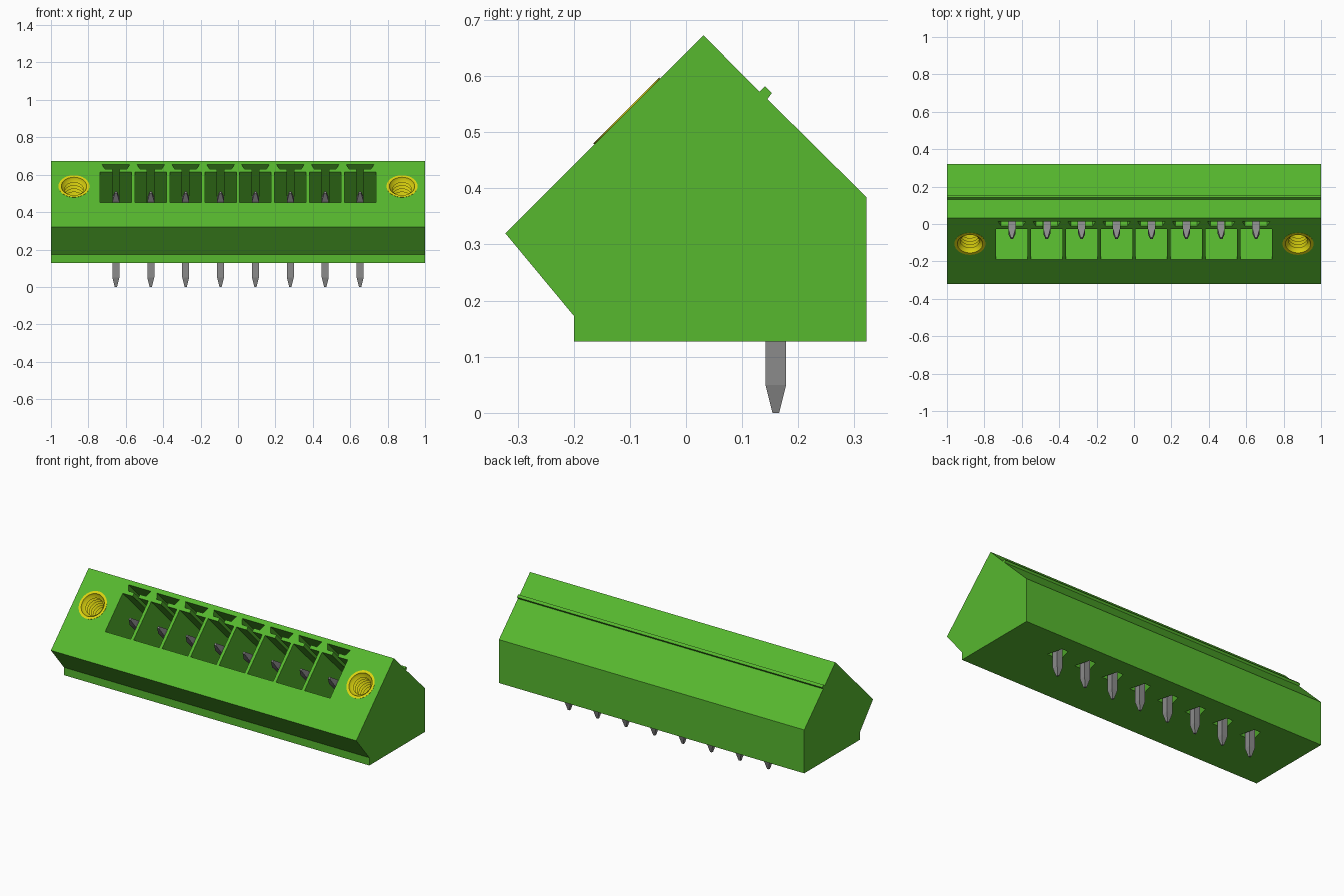
import bpy, bmesh, math
from mathutils import Matrix, Vector

cube = bpy.data.objects.get("Cube")
if cube:
    bpy.data.objects.remove(cube, do_unlink=True)


def material(name, color):
    m = bpy.data.materials.new(name)
    m.use_nodes = True
    m.diffuse_color = (*color, 1)
    m.node_tree.nodes["Principled BSDF"].inputs["Base Color"].default_value = (*color, 1)
    return m


GREEN = material("green plastic", (0.095, 0.48, 0.028))
GREY = material("grey metal", (0.26, 0.26, 0.26))
YELLOW = material("yellow brass", (0.72, 0.66, 0.005))

# Frames: local x, y, z as columns
A = math.sqrt(0.5)
SLOPE = Matrix(((1, 0, 0, 0), (0, A, -A, -0.322), (0, A, A, 0.32), (0, 0, 0, 1)))
ACROSS = Matrix(((0, 0, 1, 0), (1, 0, 0, 0), (0, 1, 0, 0), (0, 0, 0, 1)))
PITCH, COUNT = 0.1865, 8
PIN_X = [(i - (COUNT - 1) / 2) * PITCH for i in range(COUNT)]
SCREW_X, SCREW_U = 0.877, 0.307


def prism(bm, outline, low, high, matrix):
    """Extrude a closed outline along the local z of the matrix."""
    a = [bm.verts.new(matrix @ Vector((x, y, low))) for x, y in outline]
    b = [bm.verts.new(matrix @ Vector((x, y, high))) for x, y in outline]
    bm.faces.new(a[::-1])
    bm.faces.new(b)
    for i in range(len(a)):
        j = (i + 1) % len(a)
        bm.faces.new((a[i], a[j], b[j], b[i]))


def finish(bm, name, mat):
    bmesh.ops.recalc_face_normals(bm, faces=bm.faces)
    me = bpy.data.meshes.new(name)
    bm.to_mesh(me)
    bm.free()
    me.materials.append(mat)
    ob = bpy.data.objects.new(name, me)
    bpy.context.collection.objects.link(ob)
    return ob


# Housing profile, with the small rib on the rear slope
bm = bmesh.new()
prism(bm, [(-0.2, 0.127), (0.322, 0.127), (0.322, 0.384), (0.145, 0.559),
           (0.153, 0.57), (0.141, 0.582), (0.131, 0.572), (0.031, 0.673),
           (-0.322, 0.32), (-0.2, 0.173)], -1, 1, ACROSS)
housing = finish(bm, "housing", GREEN)

# Cutters: keyed sockets, screw holes and pockets under the pins
half = [(0.084, 0.186), (0.084, 0.418), (0.019, 0.418), (0.019, 0.439),
        (0.058, 0.439), (0.074, 0.473)]
socket = half + [(-x, u) for x, u in reversed(half)]
pocket = [(-0.045, 0.13), (0.045, 0.13), (0.02, 0.22), (-0.02, 0.22)]
circle = [(0.08 * math.cos(t * math.pi / 16), 0.08 * math.sin(t * math.pi / 16)) for t in range(32)]
bm = bmesh.new()
for x in PIN_X:
    prism(bm, socket, -0.3, 0.05, SLOPE @ Matrix.Translation((x, 0, 0)))
    prism(bm, pocket, 0.05, 0.2, Matrix.Translation((x, 0, 0)))
for x in (-SCREW_X, SCREW_X):
    prism(bm, circle, -0.27, 0.05, SLOPE @ Matrix.Translation((x, SCREW_U, 0)))
cutter = finish(bm, "housing_cutter", GREEN)
cutter.hide_render = True

mod = housing.modifiers.new("openings", "BOOLEAN")
mod.operation = "DIFFERENCE"
mod.solver = "EXACT"
mod.object = cutter
bpy.context.view_layer.objects.active = housing
bpy.ops.object.modifier_apply(modifier=mod.name)
bpy.data.objects.remove(cutter, do_unlink=True)

# Bent pins: centre (y, z), side direction (y, z) and half width at each section
sections = [((-0.077, 0.505), (A, A), 0.006), ((-0.041, 0.469), (A, A), 0.0185),
            ((0.16, 0.268), (1, 0.414), 0.0185), ((0.16, 0.05), (1, 0), 0.0185),
            ((0.16, 0), (1, 0), 0.006)]
for n, x in enumerate(PIN_X):
    bm = bmesh.new()
    rings = []
    for (y, z), (sy, sz), w in sections:
        rings.append([bm.verts.new((x + i * w, y + j * w * sy, z + j * w * sz))
                      for i, j in ((-1, -1), (1, -1), (1, 1), (-1, 1))])
    for a, b in zip(rings, rings[1:]):
        for i in range(4):
            j = (i + 1) % 4
            bm.faces.new((a[i], a[j], b[j], b[i]))
    bm.faces.new(rings[0])
    bm.faces.new(rings[-1])
    finish(bm, f"pin_{n + 1}", GREY)

# Threaded inserts: a lathed profile of radius and height
profile = [(0.078, -0.02), (0.083, 0.002), (0.068, 0.002), (0.064, -0.008)]
for i in range(10):
    profile += [(0.05, -0.02 - i * 0.024), (0.063, -0.032 - i * 0.024)]
profile += [(0, -0.26)]
for side, x in (("right", -SCREW_X), ("left", SCREW_X)):
    bm = bmesh.new()
    vs = [bm.verts.new((r, 0, z)) for r, z in profile]
    es = [bm.edges.new(p) for p in zip(vs, vs[1:])]
    bmesh.ops.spin(bm, geom=vs + es, cent=(0, 0, 0), axis=(0, 0, 1),
                   angle=math.tau, steps=32, use_merge=True)
    bmesh.ops.remove_doubles(bm, verts=bm.verts, dist=0.0001)
    bm.transform(SLOPE @ Matrix.Translation((x, SCREW_U, 0)))
    insert = finish(bm, f"threaded_insert_{side}", YELLOW)
    bpy.ops.object.select_all(action="DESELECT")
    insert.select_set(True)
    bpy.context.view_layer.objects.active = insert
    bpy.ops.object.shade_smooth_by_angle(angle=math.radians(30))
